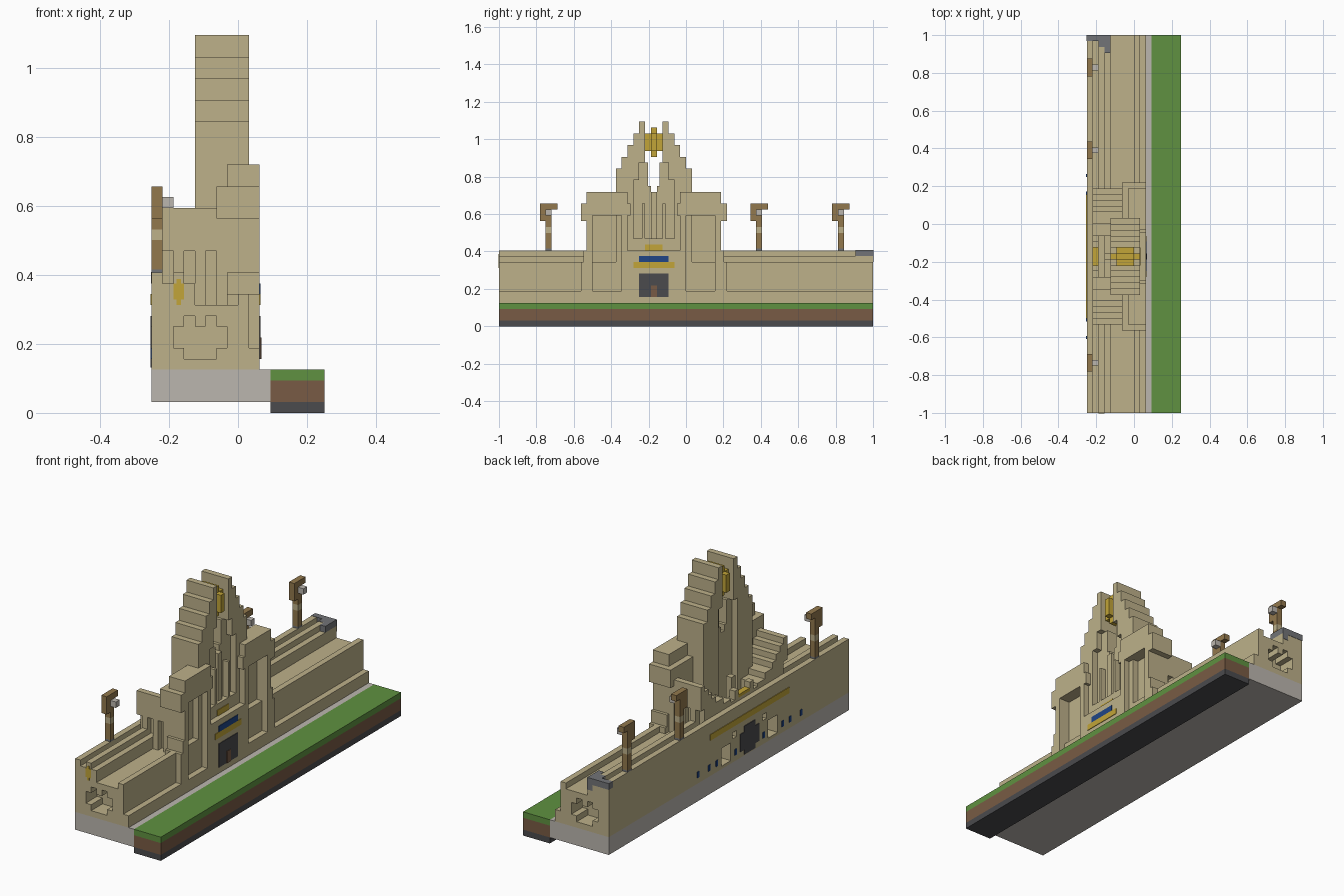
import bpy, bmesh
from mathutils import Vector

if "Cube" in bpy.data.objects:
    bpy.data.objects.remove(bpy.data.objects["Cube"], do_unlink=True)

U = 1 / 32      # one building block
MID = -5.5      # y of the gate axis, in blocks


def material(name, r, g, b):
    m = bpy.data.materials.new(name)
    m.use_nodes = True
    m.diffuse_color = (r, g, b, 1)
    m.node_tree.nodes["Principled BSDF"].inputs["Base Color"].default_value = (r, g, b, 1)
    return m


TAN = material("sandstone", .51, .44, .255)
STONE = material("pale stone", .5, .47, .43)
GRASS = material("grass green", .115, .285, .052)
DIRT = material("dirt brown", .19, .105, .058)
DARK = material("dark stone", .07, .07, .075)
WOOD = material("wood", .29, .19, .075)
GOLD = material("gold", .54, .375, .04)
BLUE = material("blue", .014, .06, .24)
GREY = material("grey stone", .17, .175, .185)


def finish(name, bm, mat):
    bmesh.ops.recalc_face_normals(bm, faces=bm.faces)
    me = bpy.data.meshes.new(name)
    bm.to_mesh(me)
    bm.free()
    ob = bpy.data.objects.new(name, me)
    me.materials.append(mat)
    bpy.context.collection.objects.link(ob)
    return ob


def boxes(name, mat, *items):
    """One object from boxes given as (x0, x1, y0, y1, z0, z1) in blocks."""
    bm = bmesh.new()
    for x0, x1, y0, y1, z0, z1 in items:
        vs = bmesh.ops.create_cube(bm, size=1)["verts"]
        for v in vs:
            v.co = Vector((x0 if v.co.x < 0 else x1, y0 if v.co.y < 0 else y1,
                           z0 if v.co.z < 0 else z1)) * U
    return finish(name, bm, mat)


def extrude(name, mat, points, axis, a, b):
    """Extrude a stepped profile along x (points are y, z) or y (points are x, z)."""
    bm = bmesh.new()
    def place(p, t):
        return Vector((t, p[0], p[1]) if axis == "x" else (p[0], t, p[1])) * U
    face = bm.faces.new([bm.verts.new(place(p, a)) for p in points])
    new = bmesh.ops.extrude_face_region(bm, geom=[face])["geom"]
    shift = place((0, 0), b - a)
    for v in new:
        if isinstance(v, bmesh.types.BMVert):
            v.co += shift
    return finish(name, bm, mat)


def steps(runs, floor):
    """Stepped outline from runs of (start, end, top)."""
    pts = [(runs[0][0], floor)]
    for a, b, top in runs:
        pts += [(a, top), (b, top)]
    return pts + [(runs[-1][1], floor)]


def carve(ob, *items):
    cutter = boxes("cutter", TAN, *items)
    cutter.hide_render = True
    mod = ob.modifiers.new("carve", "BOOLEAN")
    mod.operation, mod.object, mod.solver = "DIFFERENCE", cutter, "EXACT"
    mod.use_self = True
    bpy.context.view_layer.update()
    bpy.context.view_layer.objects.active = ob
    bpy.ops.object.modifier_apply(modifier=mod.name)
    bpy.data.objects.remove(cutter, do_unlink=True)


def span(s, a, b):
    """y range for offsets a..b from the gate axis on side s."""
    return tuple(sorted((MID + s * a, MID + s * b)))


# Ground layers and footing
boxes("bedrock", DARK, (3, 8, -32, 32, 0, 1))
boxes("soil", DIRT, (3, 8, -32, 32, 1, 3))
boxes("lawn", GRASS, (3, 8, -32, 32, 3, 4))
boxes("footing", STONE, (-8, 3, -32, 32, 1, 4))

# Long wall with stepped section, end niches and rear windows
wall = extrude("wall", TAN, steps([(-8, -7, 13), (-7, -6, 12), (-6, -5, 13), (-5, -4, 12),
                                   (-4, 0, 10), (0, 1, 11), (1, 2, 6)], 4), "y", -32, 32)
niches = []
for y0, y1 in ((-33, -29), (29, 33)):
    niches += [(-6, -1, y0, y1, 6, 8), (-5, -2, y0, y1, 5, 6.5),
               (-5, -4, y0, y1, 7.5, 9), (-3, -2, y0, y1, 7.5, 9)]
for s in (-1, 1):
    niches.append((-9, -6, *span(s, 5, 7.5), 4.5, 7.5))
    niches.append((-9, -7, *span(s, 3.5, 4.5), 8, 9))
carve(wall, *niches)

# Rear face decoration
boxes("rear_gold_band", GOLD, (-8.1, -8, -16, 5, 10, 11))
boxes("rear_door", DARK, (-8.1, -8, -8, -3, 5, 8), (-8.1, -8, -7, -4, 4.2, 9))
boxes("rear_blue_studs", BLUE, *[(-8.1, -8, y, y + .5, 5, 6)
                                 for y in (8, 5, 3, -2, -9.5, -14.5, -16.5, -19.5)])
boxes("end_gold_mark", GOLD, (-6, -5, -32.1, -32, 10.5, 12), (-5.7, -5.3, -32.1, -32, 10, 12.4))
boxes("broken_corner", GREY, (-8.05, -4, 31, 32.05, 12, 13.05), (-6, -4, 30, 31, 12, 13.05),
      (-5, -4, 29, 30, 12, 13.05), (-5, -4, 30.5, 32.05, 11, 12))

# Gatehouse front
boxes("gate_wall", TAN, (-1, 2, *span(1, -4.5, 4.5), 4, 13))
boxes("gate", DARK, (2, 2.1, -8, -3, 5, 9))
boxes("gate_door", DIRT, (2, 2.2, -6, -5, 5, 7))
boxes("gate_gold_band", GOLD, (2, 2.1, -9, -2, 10, 11))
boxes("gate_blue_band", BLUE, (2, 2.1, -8, -3, 11, 12))
boxes("gate_gold_crest", GOLD, (1, 1.1, -7, -4, 13, 14))
boxes("gate_centre", TAN, (-3, 0, *span(1, -3.5, 3.5), 10, 23),
      (0, 1, -8, -3, 13, 15), (0, .5, -6, -5, 15, 23),
      *[(0, 1, *span(s, 1.5, 2), 15, 21) for s in (-1, 1)],
      *[(-3, 0, *span(s, .5, 1.5), 22, 24) for s in (-1, 1)])

for s, side in ((-1, "right"), (1, "left")):
    # Front tower: framed recess below an overhanging cap
    boxes(side + "_tower", TAN, (-2, 0, *span(s, 4.5, 11.5), 4, 20),
          (-1, 2, *span(s, 4.5, 5.5), 4, 20), (-1, 2, *span(s, 10.5, 11.5), 4, 20),
          (0, 2, *span(s, 5.5, 10.5), 4, 5))
    boxes(side + "_tower_cap", TAN, (-1, 2, *span(s, 4.5, 11.5), 19, 23),
          (-2, 2, *span(s, 4, 11.5), 19, 21), (-2, 2, *span(s, 11.5, 12.5), 18, 21))
    boxes(side + "_shoulder", TAN, (-1, 2, *span(s, 11.5, 12), 4, 13),
          (-1, 2, *span(s, 12, 12.5), 4, 11))

    # Rear block stepping down to the middle, with slots in its outer face
    runs = [(3.5, 5.5, 14), (5.5, 7.5, 15), (7.5, 8.5, 16), (8.5, 9.5, 17),
            (9.5, 10.5, 18), (10.5, 11.5, 19)]
    pts = [(MID + s * a, z) for a, z in steps(runs, 10)]
    block = extrude(side + "_rear_block", TAN, pts, "x", -7, -1)
    carve(block, *[(x, x + 1, *span(s, 10.5, 13), z, 15)
                   for x, z in ((-7, 12), (-5, 12), (-3, 9))])

    # Stepped spire with inner jamb
    runs = [(1.5, 2.5, 35), (2.5, 3.5, 33), (3.5, 4.5, 31), (4.5, 5.5, 29), (5.5, 6.5, 27)]
    pts = [(MID + s * a, z) for a, z in steps(runs, 10)]
    spire = extrude(side + "_spire", TAN, pts, "x", -4, 1)
    carve(spire, (0, 2, *span(s, 1, 2.5), 9, 28), (-5, -3, *span(s, 1, 2.5), 9, 28),
          (0, 2, *span(s, 2, 3.5), 15, 25))
    boxes(side + "_jamb", TAN, (-3, 0, *span(s, 1, 2.5), 13, 28))

# Orb between the spires
boxes("orb", GOLD, (-3, 0, -7, -4, 30, 33), (-4, 1, -6, -5, 30, 33), (-3, 0, -6, -5, 29, 34))

# Rear roof crest
boxes("roof_crest", TAN, (-7, -6, -9, -2, 12, 13.5), (-7, -6, -8, -7, 13, 15),
      (-7, -6, -4, -3, 13, 15), (-5, -4, -6, -5, 12, 16))
boxes("roof_crest_gold", GOLD, (-7, -6, -7, -4, 13.5, 14))

# Lamp posts along the rear parapet
for i, y in enumerate((-24, 12, 26), 1):
    boxes("lamp_post_%d" % i, WOOD, (-8, -7, y, y + 1, 13.3, 16), (-8, -7, y, y + 1, 17, 20),
          (-8, -7, y - 1, y + 2, 20, 21), (-8, -7, y - 1, y, 18, 20))
    boxes("lamp_band_%d" % i, TAN, (-8, -7, y, y + 1, 16, 17))
    boxes("lamp_foot_%d" % i, GREY, (-8, -7, y, y + 1, 13, 13.3))
    boxes("lamp_%d" % i, STONE, (-7, -6, y, y + 1, 19, 20))
